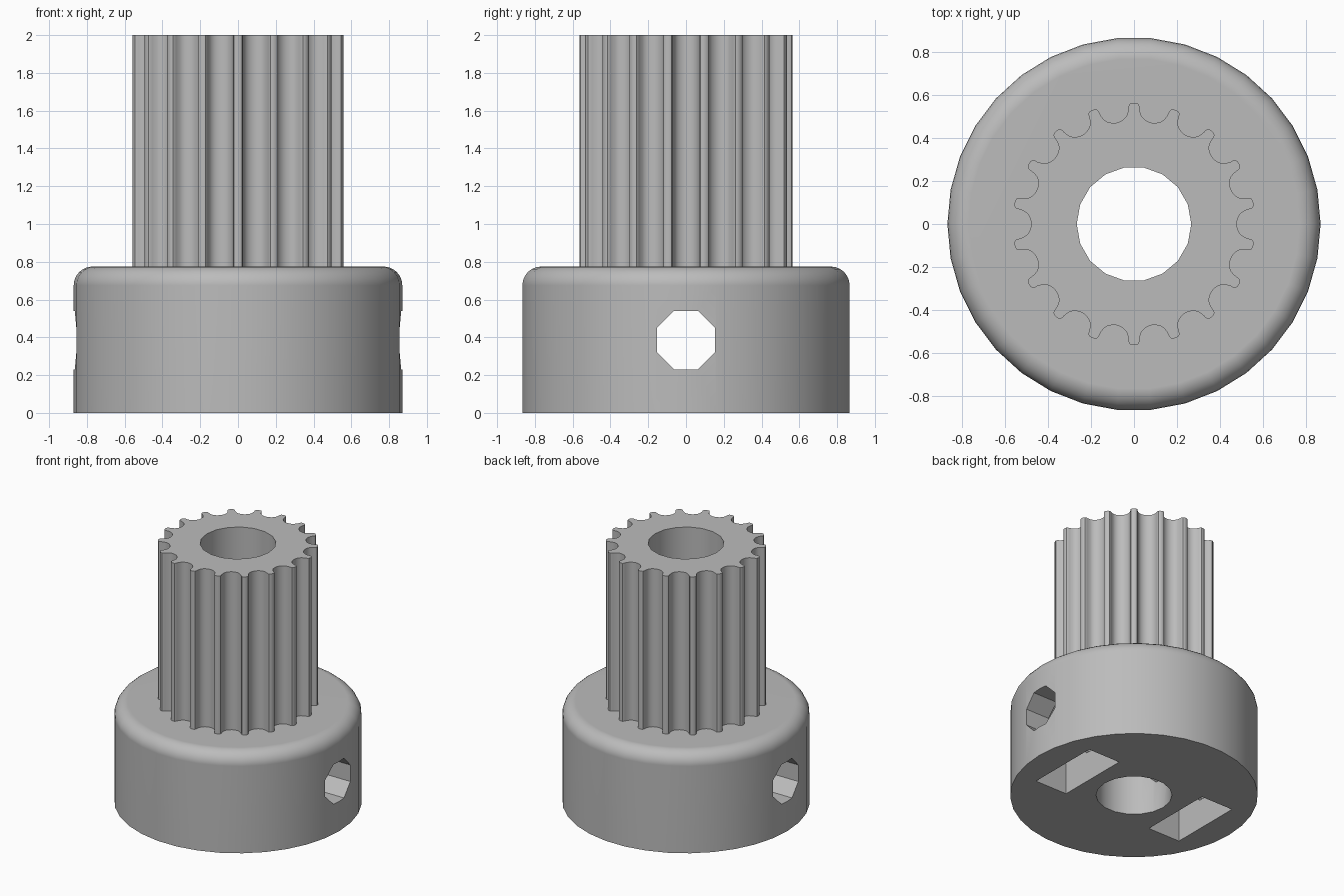
import bpy, bmesh
from math import sin, cos, pi, radians
from mathutils import Vector, Matrix

cube = bpy.data.objects.get("Cube")
if cube:
    bpy.data.objects.remove(cube, do_unlink=True)

# Single plain grey
grey = bpy.data.materials.new("plain grey")
grey.use_nodes = True
grey.diffuse_color = (0.5, 0.5, 0.5, 1)
grey.node_tree.nodes["Principled BSDF"].inputs["Base Color"].default_value = (0.5, 0.5, 0.5, 1)


def loft(name, rings):
    """Closed solid through a stack of equal-length point rings."""
    bm = bmesh.new()
    loops = [[bm.verts.new(p) for p in ring] for ring in rings]
    n = len(loops[0])
    for a, b in zip(loops, loops[1:]):
        for i in range(n):
            j = (i + 1) % n
            bm.faces.new((a[i], a[j], b[j], b[i]))
    bm.faces.new(loops[0][::-1])
    bm.faces.new(loops[-1])
    bmesh.ops.recalc_face_normals(bm, faces=bm.faces)
    mesh = bpy.data.meshes.new(name)
    bm.to_mesh(mesh)
    bm.free()
    mesh.materials.append(grey)
    obj = bpy.data.objects.new(name, mesh)
    bpy.context.collection.objects.link(obj)
    return obj


def circle(r, n, turn=0.0):
    return [(r * cos(2 * pi * i / n + turn), r * sin(2 * pi * i / n + turn)) for i in range(n)]


def prism_z(name, outline, z0, z1):
    return loft(name, [[(x, y, z) for x, y in outline] for z in (z0, z1)])


def prism_x(name, outline, x0, x1):
    return loft(name, [[(x, y, z) for y, z in outline] for x in (x0, x1)])


def finish(obj, cutters):
    """Cut the openings, then shade smooth with sharp edges kept."""
    bpy.ops.object.select_all(action='DESELECT')
    bpy.context.view_layer.objects.active = obj
    obj.select_set(True)
    for c in cutters:
        c.hide_render = True
        mod = obj.modifiers.new("cut", 'BOOLEAN')
        mod.operation = 'DIFFERENCE'
        mod.solver = 'EXACT'
        mod.object = c
        bpy.ops.object.modifier_apply(modifier=mod.name)
    bpy.ops.object.shade_smooth_by_angle(angle=radians(30))
    mod = obj.modifiers.new("even shading", 'WEIGHTED_NORMAL')
    mod.keep_sharp = True


BASE_R, BASE_H, ROUND = 0.87, 0.775, 0.1
HOLE_Z = 0.385

# Hub base: straight wall with a rounded upper rim
profile = [(BASE_R, 0)]
for k in range(7):
    a = k / 6 * pi / 2
    profile.append((BASE_R - ROUND + ROUND * cos(a), BASE_H - ROUND + ROUND * sin(a)))
base = loft("hub_base", [[(x, y, z) for x, y in circle(r, 34)] for r, z in profile])

# Toothed barrel: one rounded groove repeated around the axis
TEETH, OUTER, SEAT = 18, 0.565, 0.558
half_groove = [(0.087, 0), (0.076, 0.004), (0.07, 0.014), (0.068, 0.025), (0.064, 0.035),
               (0.059, 0.046), (0.053, 0.056), (0.042, 0.066), (0.029, 0.073), (0.015, 0.077)]
groove = ([(-w, d) for w, d in half_groove] + [(0, 0.079)]
          + [(w, d) for w, d in reversed(half_groove)])
outline = []
for t in range(TEETH):
    spin = Matrix.Rotation(2 * pi * t / TEETH, 2)
    outline += [tuple(spin @ Vector((SEAT - d, w))) for w, d in groove]
    tip = 2 * pi * (t + 0.5) / TEETH
    outline.append((OUTER * cos(tip), OUTER * sin(tip)))
barrel = prism_z("toothed_barrel", outline, BASE_H - 0.005, 2)

# Cutters: shaft bore, cross hole and two nut pockets open below
bore = prism_z("bore_cutter", circle(0.267, 18), -0.1, 2.1)
octagon = [(y, z + HOLE_Z) for y, z in circle(0.167, 8, pi / 8)]
cross_hole = prism_x("screw_hole_cutter", octagon, -1, 1)
NUT = 0.29
pocket = [(-NUT, -0.1), (NUT, -0.1), (NUT, HOLE_Z + NUT * 0.577),
          (0, HOLE_Z + NUT * 1.155), (-NUT, HOLE_Z + NUT * 0.577)]
pockets = [prism_x("nut_pocket_cutter", pocket, s * 0.38, s * 0.655) for s in (-1, 1)]

finish(base, [bore, cross_hole] + pockets)
finish(barrel, [bore])
for helper in [bore, cross_hole] + pockets:
    bpy.data.objects.remove(helper, do_unlink=True)
